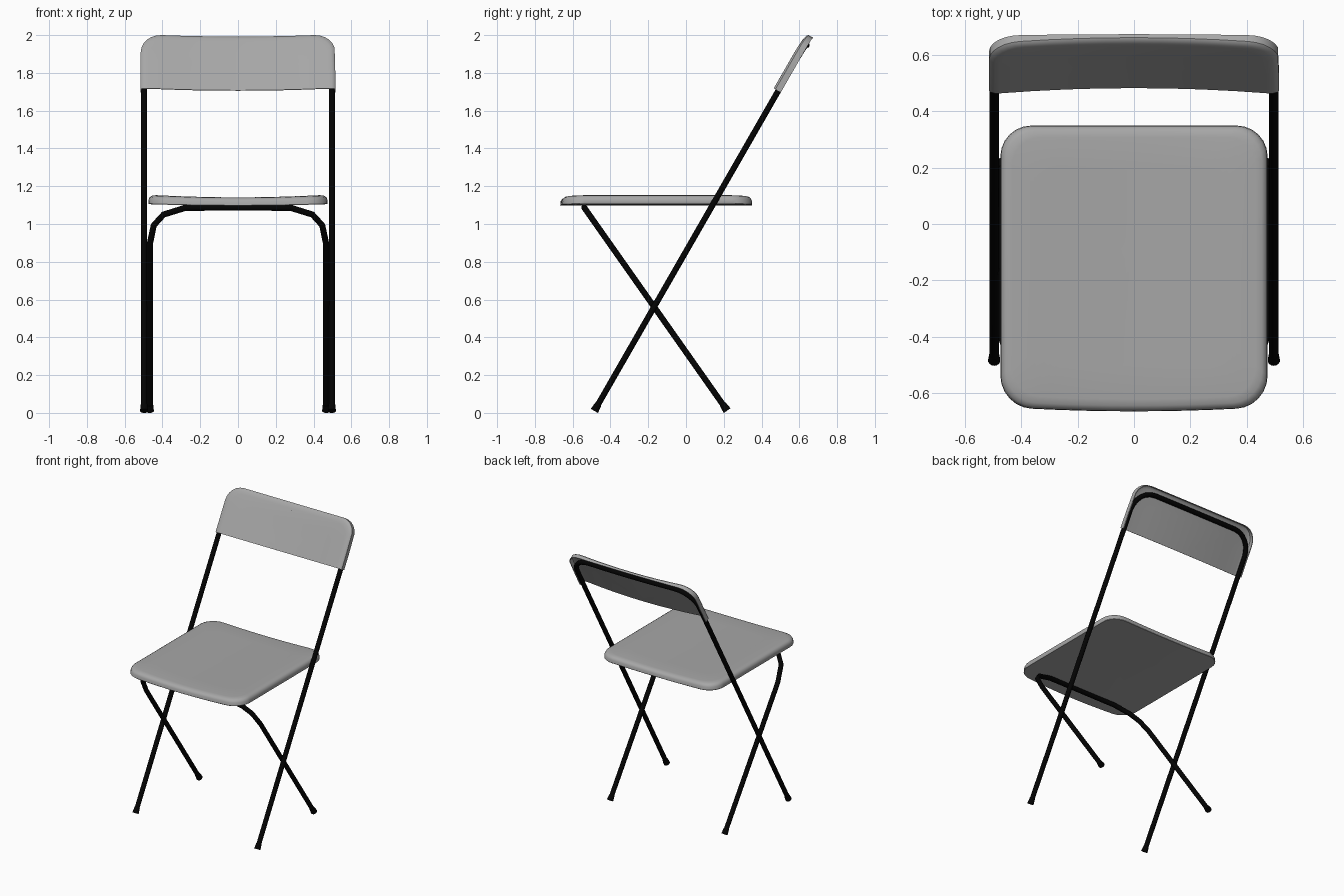
import bpy, bmesh, math
from mathutils import Vector

if "Cube" in bpy.data.objects:
    bpy.data.objects.remove(bpy.data.objects["Cube"])


def material(name, value):
    m = bpy.data.materials.new(name)
    m.diffuse_color = (value, value, value, 1)
    m.use_nodes = True
    m.node_tree.nodes["Principled BSDF"].inputs["Base Color"].default_value = m.diffuse_color
    return m


black = material("black_metal", 0.001)
grey = material("grey_plastic", 0.385)

# Leaning plane of the back frame: v runs up the tube, n points backwards
FOOT = Vector((0, -0.485, 0.0105))
V = Vector((0, 0.498, 0.867)).normalized()
N = Vector((0, V.z, -V.y))


def lean(x, v, n):
    return FOOT + Vector((x, 0, 0)) + V * v + N * n


def smooth(ob, angle=40):
    bpy.ops.object.select_all(action='DESELECT')
    ob.select_set(True)
    bpy.context.view_layer.objects.active = ob
    bpy.ops.object.shade_smooth_by_angle(angle=math.radians(angle))


def tube(name, half):
    """Round tube along a half path mirrored across x = 0."""
    pts = half + [Vector((-p.x, p.y, p.z)) for p in reversed(half)]
    cu = bpy.data.curves.new(name, 'CURVE')
    cu.dimensions = '3D'
    cu.bevel_depth = 0.0165
    cu.bevel_resolution = 3
    cu.use_fill_caps = True
    sp = cu.splines.new('POLY')
    sp.points.add(len(pts) - 1)
    for q, p in zip(sp.points, pts):
        q.co = (*p, 1)
    sp.use_smooth = True
    cu.materials.append(black)
    ob = bpy.data.objects.new(name, cu)
    bpy.context.collection.objects.link(ob)


def feet(name, end, axis):
    """Pair of tapered end caps, base at the tube end."""
    for side, s in (("right", 1), ("left", -1)):
        c = Vector((s * end.x, end.y, end.z)) + axis * 0.02
        bpy.ops.mesh.primitive_cone_add(vertices=14, radius1=0.022, radius2=0.018, depth=0.04,
                                        location=c, rotation=axis.to_track_quat('Z', 'Y').to_euler())
        ob = bpy.context.object
        ob.name = f"{name}_{side}"
        ob.data.materials.append(black)
        smooth(ob)


def loft(name, rings, closed, outward):
    """Skin a list of rings; a ring of one point closes as a fan."""
    bm = bmesh.new()
    vs = [[bm.verts.new(p) for p in r] for r in rings]
    for a, b in zip(vs, vs[1:]):
        n = max(len(a), len(b))
        for i in range(n if closed else n - 1):
            j = (i + 1) % n
            if len(a) == 1:
                bm.faces.new((a[0], b[j], b[i]))
            elif len(b) == 1:
                bm.faces.new((a[i], a[j], b[0]))
            else:
                bm.faces.new((a[i], a[j], b[j], b[i]))
    bmesh.ops.recalc_face_normals(bm, faces=bm.faces)
    bm.faces.ensure_lookup_table()
    if bm.faces[-1].normal.dot(outward) < 0:
        bmesh.ops.reverse_faces(bm, faces=bm.faces)
    me = bpy.data.meshes.new(name)
    bm.to_mesh(me)
    bm.free()
    me.materials.append(grey)
    ob = bpy.data.objects.new(name, me)
    bpy.context.collection.objects.link(ob)
    smooth(ob)
    return ob


def corner(cx, cy, r, a0, steps=6):
    return [(cx + r * math.cos(math.radians(a0 + 90 * k / steps)),
             cy + r * math.sin(math.radians(a0 + 90 * k / steps))) for k in range(steps + 1)]


def line(x0, x1, y, steps=8):
    return [(x0 + (x1 - x0) * k / steps, y) for k in range(1, steps)]


# Seat: rounded rectangle, bowed front edge, dished across its width
W, L, CY, R = 0.475, 0.5, -0.15, 0.11
outline = (corner(W - R, L - R, R, 0) + line(W - R, R - W, L) + corner(R - W, L - R, R, 90)
           + corner(R - W, R - L, R, 180) + line(R - W, W - R, -L) + corner(W - R, R - L, R, 270))
outline = [(x, y - (0.016 * (1 - (x / W) ** 2) if y < -0.3 else 0)) for x, y in outline]


def seat_ring(inset, z, sag, scale=1.0):
    kx, ky = scale * (1 - inset / W), scale * (1 - inset / L)
    return [Vector((x * kx, CY + y * ky, z - sag * (1 - (x * kx / W) ** 2))) for x, y in outline]


rings = [[Vector((0, CY, 1.097))]]
rings += [seat_ring(0.002, 1.105, 0.008, s) for s in (0.25, 0.5, 0.75, 1)]
rings += [seat_ring(0, 1.108, 0.009), seat_ring(0.002, 1.130, 0.011),
          seat_ring(0.008, 1.143, 0.013), seat_ring(0.020, 1.151, 0.013)]
rings += [seat_ring(0.042, 1.155, 0.014, s) for s in (1, 0.75, 0.5, 0.25)]
rings += [[Vector((0, CY, 1.141))]]
loft("seat", rings, True, Vector((0, 0, 1)))

# Backrest: thin curved shell with a rim on the sides and top, open below
BW, V0, BH, BR = 0.515, 1.954, 0.336, 0.11
arch = ([(BW, 0), (BW, 0.11)] + corner(BW - BR, BH - BR, BR, 0)[1:]
        + line(BW - BR, BR - BW, BH) + corner(BR - BW, BH - BR, BR, 90) + [(-BW, 0)])


def sag(x, depth):
    return depth * (1 - (x / BW) ** 2)


def back_ring(inset, n, scale=1.0):
    kx, ky = scale * (1 - inset / BW), scale * (1 - inset / BH)
    return [lean(x * kx, V0 + y * ky, -0.031 + sag(x * kx, 0.025) + n) for x, y in arch]


rings = [[lean(x, V0 + y, 0.016 + sag(x, 0.006)) for x, y in arch],
         back_ring(0, 0.014), back_ring(0.006, 0.007), back_ring(0.02, 0.002)]
rings += [back_ring(0.04, 0, s) for s in (1, 0.75, 0.5, 0.25)]
rings += [[lean(0, V0, -0.006)]]
back = loft("backrest", rings, False, -N)
mod = back.modifiers.new("thickness", 'SOLIDIFY')
mod.thickness = 0.005
mod.offset = -1
bpy.ops.object.modifier_apply(modifier=mod.name)
smooth(back)

# Back frame: long inverted U from the front feet up into the backrest
TX, TOP, TR = 0.497, 2.24, 0.15
path = [(TX, 0.01)] + corner(TX - TR, TOP - TR, TR, 0) + [(0.2, TOP), (0.07, TOP)]
tube("back_frame", [lean(x, v, 0.01 * (1 - (x / TX) ** 2)) for x, v in path])
feet("back_frame_foot", lean(TX, 0, 0), V)

# Front-leg frame: shorter inverted U under the seat front, feet at the rear
END = Vector((0.467, 0.218, 0.012))
profile = [(0.467, 0.02), (0.467, 0.893), (0.446, 0.993), (0.394, 1.050), (0.278, 1.086), (0.1, 1.087)]
SLOPE = -0.704
tube("leg_frame", [Vector((x, END.y + SLOPE * (z - END.z), z)) for x, z in profile])
feet("leg_frame_foot", END, Vector((0, SLOPE, 1)).normalized())
